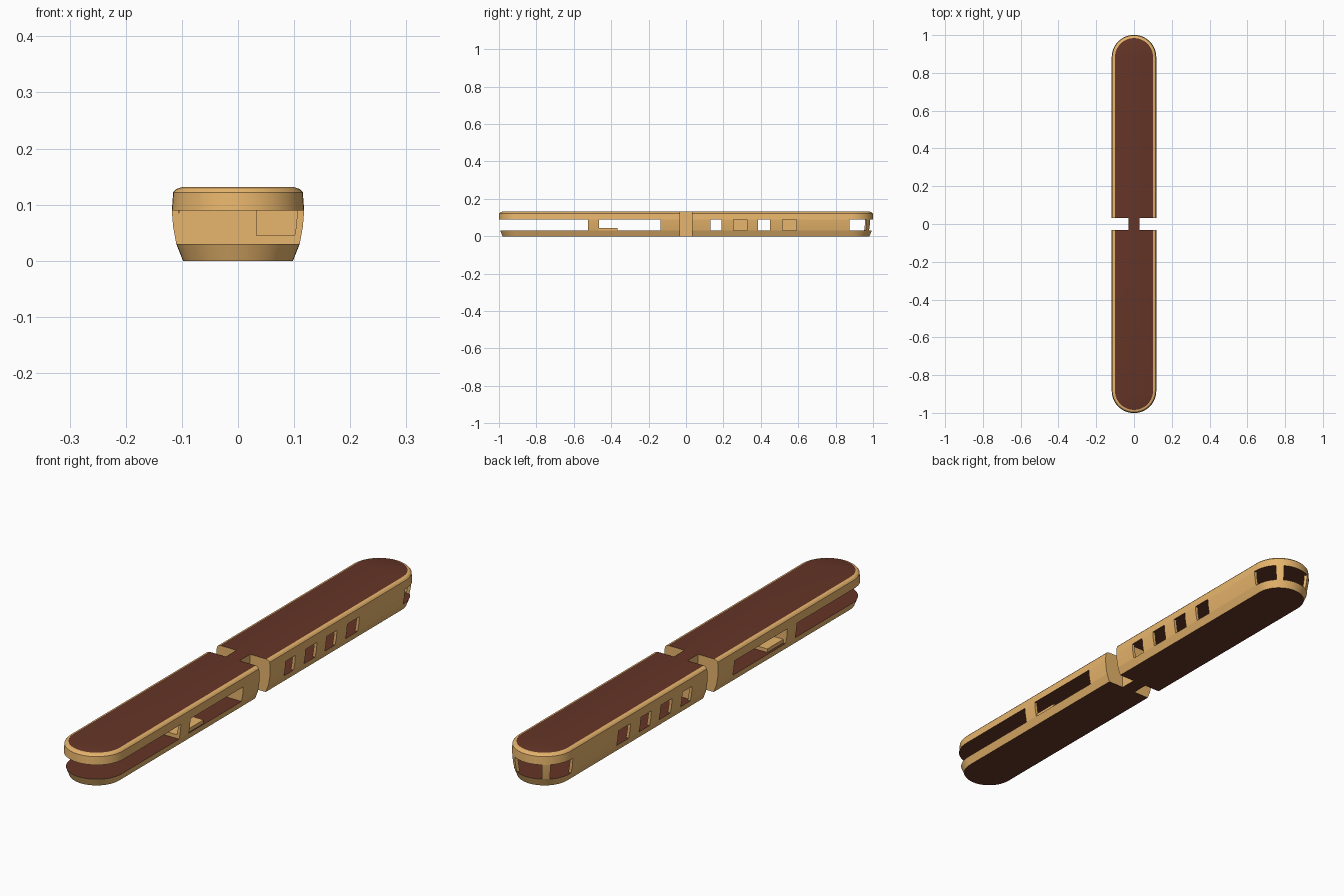
import bpy, bmesh
from math import sin, cos, pi, radians

if "Cube" in bpy.data.objects:
    bpy.data.objects.remove(bpy.data.objects["Cube"])

C, GAP = 0.883, 0.033          # end-cap centre and half width of the middle notch


def material(name, col):
    m = bpy.data.materials.new(name)
    m.diffuse_color = (*col, 1)
    m.use_nodes = True
    m.node_tree.nodes["Principled BSDF"].inputs["Base Color"].default_value = m.diffuse_color
    return m


WOOD = material("light_wood", (0.80, 0.46, 0.15))
DARK = material("dark_brown", (0.13, 0.035, 0.02))
LOWER = [(0, 0.098), (0.015, 0.104), (0.03, 0.110)]
BAND = [(0.03, 0.110), (0.06, 0.1155), (0.09, 0.118)]
UPPER = [(0.09, 0.118), (0.122, 0.1155), (0.128, 0.110), (0.131, 0.101)]


def finish(name, bm, smooth=True):
    bmesh.ops.recalc_face_normals(bm, faces=bm.faces)
    me = bpy.data.meshes.new(name)
    bm.to_mesh(me)
    bm.free()
    ob = bpy.data.objects.new(name, me)
    bpy.context.collection.objects.link(ob)
    me.materials.append(WOOD)
    me.materials.append(DARK)
    if smooth:
        bpy.context.view_layer.objects.active = ob
        ob.select_set(True)
        bpy.ops.object.shade_smooth_by_angle(angle=radians(25))
        ob.select_set(False)
    return ob


def loft(bm, rings):
    rows = [[bm.verts.new(p) for p in r] for r in rings]
    for a, b in zip(rows, rows[1:]):
        for i in range(len(a)):
            j = (i + 1) % len(a)
            bm.faces.new((a[i], a[j], b[j], b[i]))
    return bm.faces.new(rows[0]), bm.faces.new(rows[-1])


# floor and roof shells: half-stadium outlines lofted up a profile
def shell(name, profile, sgn):
    bm = bmesh.new()
    rings = []
    for z, r in profile:
        ring = [(r, sgn * GAP, z)]
        for k in range(25):
            t = pi * k / 24
            ring.append((r * cos(t), sgn * (C + r * sin(t)), z))
        ring.append((-r, sgn * GAP, z))
        rings.append(ring)
    for cap in loft(bm, rings):
        cap.material_index = 1
    finish(name, bm)


# piece of side wall following the outline; stations are (centre y, angle from +x)
def wall(name, stations, thick=0.012):
    bm = bmesh.new()
    rings = []
    for cy, a in stations:
        sec = [(z, r) for z, r in BAND] + [(z, r - thick) for z, r in reversed(BAND)]
        rings.append([(r * cos(a), cy + r * sin(a), z) for z, r in sec])
    loft(bm, rings)
    finish(name, bm)


def box(name, x0, x1, y0, y1, z0, z1, top=False):
    bm = bmesh.new()
    caps = loft(bm, [[(x0, y0, z), (x1, y0, z), (x1, y1, z), (x0, y1, z)] for z in (z0, z1)])
    for f in caps:
        f.material_index = int(top)
    finish(name, bm, False)


for sgn, end in ((-1, "front"), (1, "rear")):
    shell(end + "_floor", LOWER, sgn)
    shell(end + "_roof", UPPER, sgn)

# side walls with gaps left as windows
spans = [(-0.525, -0.465), (-0.135, -GAP), (GAP, 0.13), (0.19, 0.255),
         (0.325, 0.385), (0.45, 0.515), (0.59, 0.875)]
for side, a in (("right", 0), ("left", pi)):
    for i, (y0, y1) in enumerate(spans):
        wall(f"{side}_wall_{i}", [(y0, a), (y1, a)])
    s = 1 if a == 0 else -1
    wall(f"{side}_stern_post",
         [(C, pi / 2 - s * radians(d)) for d in (30, 35, 40, 45)])

# inner bulkheads beside the notch
for name, y0, y1 in (("front_bulkhead", -0.135, -GAP), ("rear_bulkhead", GAP, 0.12)):
    bm = bmesh.new()
    loft(bm, [[(-r + 0.001, y0, z), (r - 0.001, y0, z), (r - 0.001, y1, z), (-r + 0.001, y1, z)]
              for z, r in BAND])
    finish(name, bm)

# inner blocks and step
box("bow_divider", -0.105, 0.033, -0.525, -0.465, 0.03, 0.09)
box("bow_sill", 0.033, 0.105, -0.525, -0.465, 0.03, 0.045)
box("bow_step", -0.1, 0.105, -0.465, -0.365, 0.03, 0.044)
for i, y in enumerate((0.29, 0.552)):
    box(f"rear_divider_{i}", -0.04, 0.04, y - 0.04, y + 0.04, 0.03, 0.09)

# link joining the two halves
box("middle_link", -0.03, 0.03, -GAP, GAP, 0, 0.131, True)
